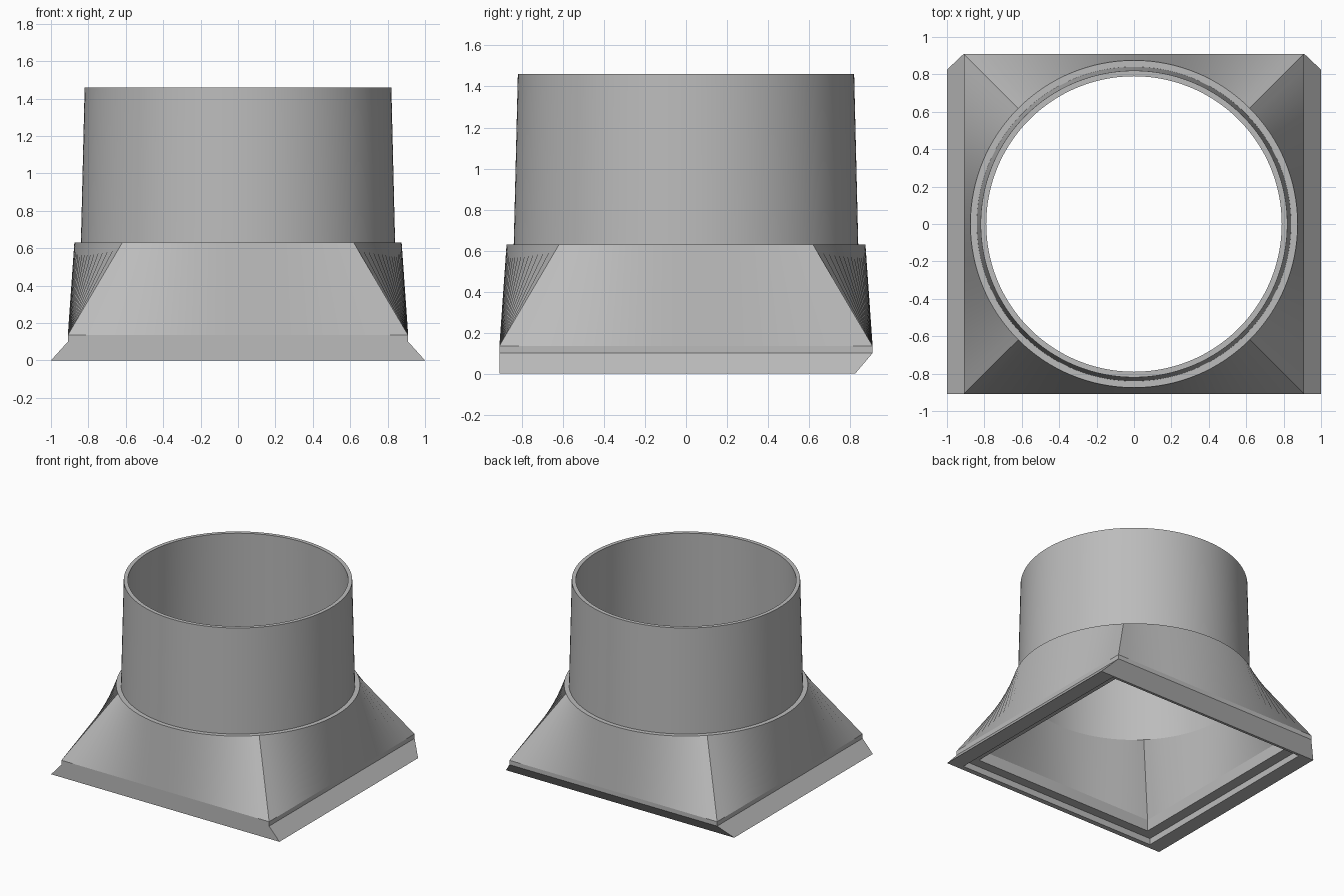
import bpy, bmesh
from math import pi, sin, cos, radians

cube = bpy.data.objects.get("Cube")
if cube:
    bpy.data.objects.remove(cube, do_unlink=True)

SIDES = 128

grey = bpy.data.materials.new("plain grey")
grey.use_nodes = True
colour = (0.5, 0.5, 0.5, 1)
grey.diffuse_color = colour
grey.node_tree.nodes["Principled BSDF"].inputs["Base Color"].default_value = colour

angles = [2 * pi * i / SIDES for i in range(SIDES)]


def circle(r, z):
    return [(r * cos(a), r * sin(a), z) for a in angles]


def rect(half_x, front, back, z):
    """Rectangle with points that line up with those of a circle."""
    points = []
    for a in angles:
        k = max(abs(cos(a)), abs(sin(a)))
        u, v = cos(a) / k, sin(a) / k
        points.append((half_x * u, (front + back) / 2 + v * (back - front) / 2, z))
    return points


def square(half, z):
    return rect(half, -half, half, z)


def loft(name, rings):
    """Skin a list of rings, running down the outside and up the inside."""
    bm = bmesh.new()
    rows = [[bm.verts.new(p) for p in ring] for ring in rings]
    for upper, lower in zip(rows, rows[1:]):
        for i in range(SIDES):
            j = (i + 1) % SIDES
            bm.faces.new((upper[i], lower[i], lower[j], upper[j]))
    mesh = bpy.data.meshes.new(name)
    bm.to_mesh(mesh)
    bm.free()
    mesh.materials.append(grey)
    obj = bpy.data.objects.new(name, mesh)
    bpy.context.collection.objects.link(obj)
    bpy.ops.object.select_all(action='DESELECT')
    obj.select_set(True)
    bpy.context.view_layer.objects.active = obj
    bpy.ops.object.shade_smooth_by_angle(angle=radians(25))
    return obj


# Rings shared by neighbouring parts
ledge = circle(0.875, 0.63)
neck = circle(0.81, 0.63)
shoulder = square(0.91, 0.135)
opening = square(0.795, 0.14)

# Tapered round collar: bore, top lip, outer wall and ledge
loft("round_collar", [neck, circle(0.79, 1.46), circle(0.82, 1.46),
                      circle(0.84, 0.63), ledge])

# Square-to-round skins
loft("outer_transition", [ledge, shoulder])
loft("inner_transition", [opening, neck])

# Dovetail flange: flared sides, undercut back, stepped recess underneath
loft("base_flange", [shoulder, square(0.91, 0.10),
                     rect(1.0, -0.91, 0.825, 0),
                     rect(0.88, -0.87, 0.805, 0),
                     rect(0.88, -0.87, 0.805, 0.05),
                     square(0.795, 0.05), opening])
